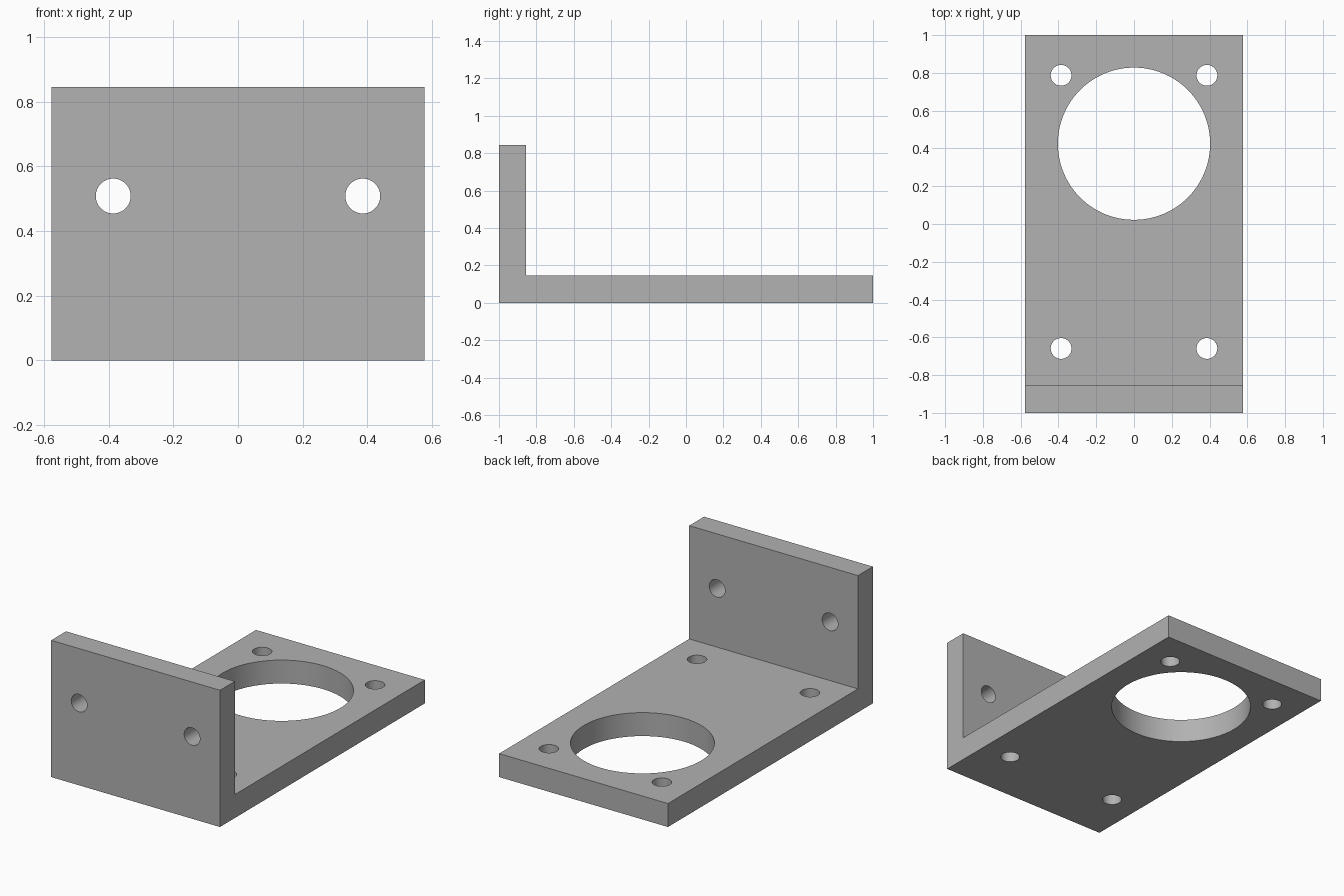
import bpy, bmesh, math

if "Cube" in bpy.data.objects:
    bpy.data.objects.remove(bpy.data.objects["Cube"])

W, T, H = 0.577, 0.145, 0.845   # half width, plate thickness, height

grey = bpy.data.materials.new("light grey")
grey.diffuse_color = (0.445, 0.445, 0.445, 1)
grey.use_nodes = True
grey.node_tree.nodes["Principled BSDF"].inputs["Base Color"].default_value = grey.diffuse_color

# L-shaped bracket: side profile extruded across the width
profile = [(-1, 0), (1, 0), (1, T), (T - 1, T), (T - 1, H), (-1, H)]
bm = bmesh.new()
face = bm.faces.new([bm.verts.new((-W, y, z)) for y, z in profile])
ext = bmesh.ops.extrude_face_region(bm, geom=[face])
verts = [g for g in ext["geom"] if isinstance(g, bmesh.types.BMVert)]
bmesh.ops.translate(bm, verts=verts, vec=(2 * W, 0, 0))
bmesh.ops.recalc_face_normals(bm, faces=bm.faces)
mesh = bpy.data.meshes.new("bracket")
bm.to_mesh(mesh)
bm.free()
bracket = bpy.data.objects.new("bracket", mesh)
bpy.context.collection.objects.link(bracket)
mesh.materials.append(grey)


def drill(radius, location, sides, rot_x=0.0):
    """Cut one round through-hole in the bracket."""
    bpy.ops.mesh.primitive_cylinder_add(vertices=sides, radius=radius, depth=0.4,
                                        location=location, rotation=(rot_x, 0, 0))
    cutter = bpy.context.object
    cutter.name = "hole_cutter"
    cutter.hide_render = True
    cutter.data.materials.append(grey)
    mod = bracket.modifiers.new("hole", "BOOLEAN")
    mod.operation = "DIFFERENCE"
    mod.solver = "EXACT"
    mod.object = cutter
    bpy.ops.object.select_all(action="DESELECT")
    bracket.select_set(True)
    bpy.context.view_layer.objects.active = bracket
    bpy.ops.object.modifier_apply(modifier=mod.name)
    bpy.data.objects.remove(cutter, do_unlink=True)


# Large opening in the base plate
drill(0.403, (0, 0.425, T / 2), 96)

# Screw holes: four in the base, two in the upright wall
for x in (-0.386, 0.386):
    for y in (0.787, -0.659):
        drill(0.055, (x, y, T / 2), 48)
    drill(0.054, (x, T / 2 - 1, 0.508), 48, math.pi / 2)

# Smooth hole walls, sharp plate edges
bpy.ops.object.shade_smooth_by_angle(angle=math.radians(30))
